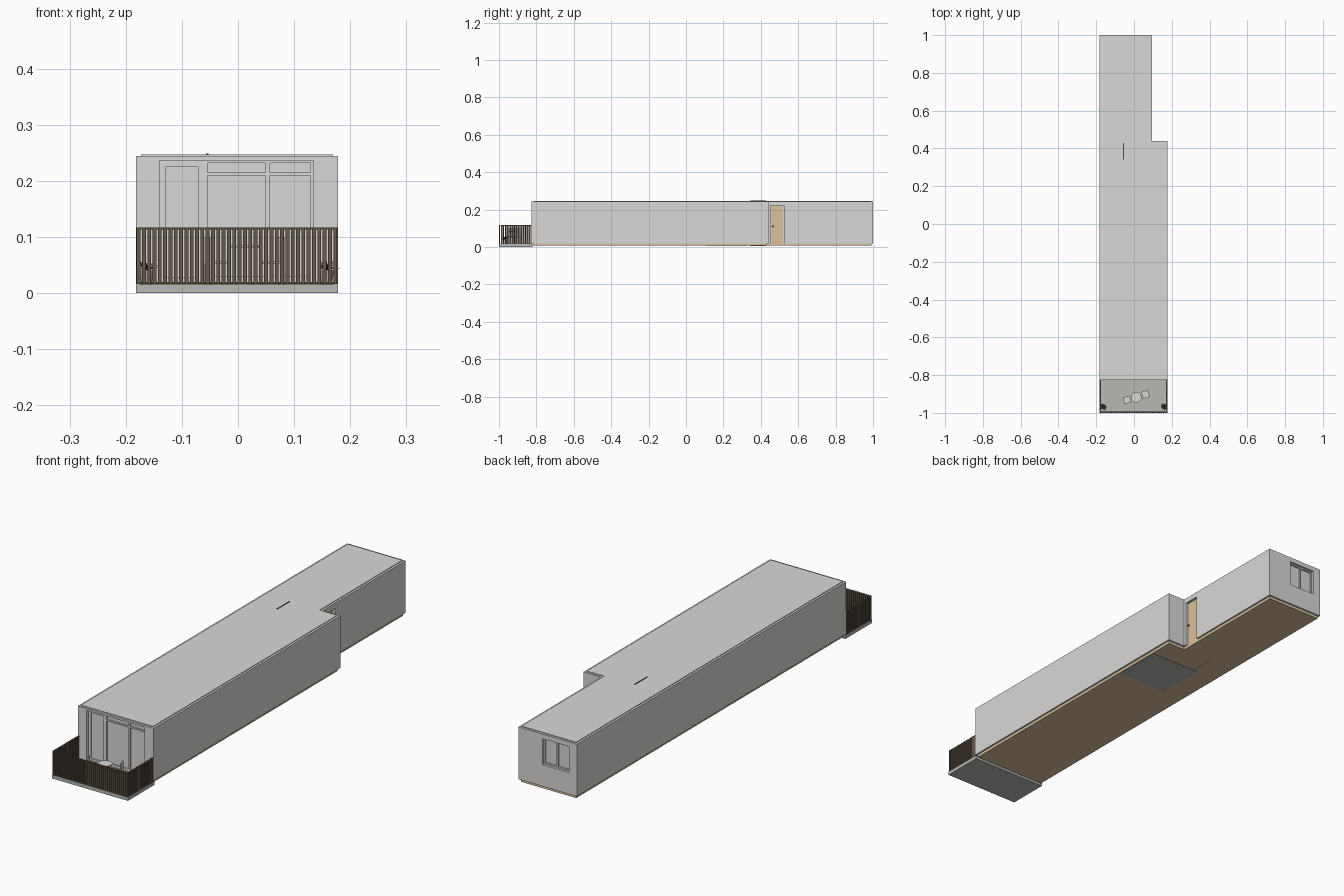
import bpy, bmesh, math, random
from mathutils import Matrix, Vector

random.seed(4)
if "Cube" in bpy.data.objects:
    bpy.data.objects.remove(bpy.data.objects["Cube"])


def material(name, r, g, b):
    m = bpy.data.materials.new(name)
    m.use_nodes = True
    m.diffuse_color = (r, g, b, 1)
    m.node_tree.nodes["Principled BSDF"].inputs["Base Color"].default_value = (r, g, b, 1)
    return m


WALL = material("wall white", 0.70, 0.69, 0.67)
DECK = material("concrete grey", 0.48, 0.48, 0.46)
WOOD = material("pale wood", 0.70, 0.53, 0.34)
SLAT = material("dark wood", 0.13, 0.10, 0.07)
METAL = material("dark metal", 0.07, 0.07, 0.07)
LEAF = material("dark leaf", 0.09, 0.08, 0.045)


def finish(name, bm, mat):
    bmesh.ops.recalc_face_normals(bm, faces=bm.faces)
    mesh = bpy.data.meshes.new(name)
    bm.to_mesh(mesh)
    bm.free()
    obj = bpy.data.objects.new(name, mesh)
    bpy.context.collection.objects.link(obj)
    if mat:
        mesh.materials.append(mat)
    return obj


def add_box(bm, x, y, z, place=Matrix()):
    """Add a box spanning the given (low, high) ranges."""
    spans = (x, y, z)
    mid = Vector([(a + b) / 2 for a, b in spans])
    size = [b - a for a, b in spans]
    bmesh.ops.create_cube(bm, size=1, matrix=place @ Matrix.Translation(mid) @ Matrix.Diagonal((*size, 1)))


def add_rod(bm, radius, z, place, top=None, sides=24):
    mid = Matrix.Translation((0, 0, (z[0] + z[1]) / 2))
    bmesh.ops.create_cone(bm, cap_ends=True, segments=sides, radius1=radius,
                          radius2=radius if top is None else top,
                          depth=z[1] - z[0], matrix=place @ mid)


def box(name, x, y, z, mat):
    bm = bmesh.new()
    add_box(bm, x, y, z)
    return finish(name, bm, mat)


# Stepped footprint shared by walls, floor and roof
WEST, EAST, NOTCH, FRONT, STEP, BACK = -0.182, 0.178, 0.095, -0.825, 0.44, 1.0


def footprint(name, inset, z, mat):
    d = inset
    pts = [(WEST + d, FRONT + d), (EAST - d, FRONT + d), (EAST - d, STEP - d),
           (NOTCH - d, STEP - d), (NOTCH - d, BACK - d), (WEST + d, BACK - d)]
    bm = bmesh.new()
    face = bm.faces.new([bm.verts.new((x, y, z[0])) for x, y in pts])
    new = bmesh.ops.extrude_face_region(bm, geom=[face])["geom"]
    moved = [v for v in new if isinstance(v, bmesh.types.BMVert)]
    bmesh.ops.translate(bm, vec=(0, 0, z[1] - z[0]), verts=moved)
    return finish(name, bm, mat)


walls = footprint("walls", 0, (0.02, 0.244), WALL)
footprint("floor_slab", 0.008, (0.008, 0.02), WOOD)
footprint("roof_panel", 0.009, (0.243, 0.247), WALL)


def cut(x, y, z):
    """Carve a box-shaped recess into the walls."""
    cutter = box("recess_cutter", x, y, z, None)
    cutter.hide_render = True
    mod = walls.modifiers.new("recess", "BOOLEAN")
    mod.operation = "DIFFERENCE"
    mod.solver = "EXACT"
    mod.object = cutter
    bpy.context.view_layer.objects.active = walls
    bpy.ops.object.modifier_apply(modifier=mod.name)
    bpy.data.objects.remove(cutter)


# Glazed front: one shallow recess, then deeper panes
cut((-0.14, 0.135), (-0.85, FRONT + 0.012), (0, 0.236))
for x, z in [((-0.129, -0.07), (0.028, 0.225)),
             ((-0.054, 0.049), (0.03, 0.209)), ((0.057, 0.129), (0.03, 0.209)),
             ((-0.054, 0.049), (0.215, 0.232)), ((0.057, 0.129), (0.215, 0.232))]:
    cut(x, (-0.85, FRONT + 0.018), z)

# Back window: recess with two panes
cut((-0.145, -0.02), (BACK - 0.01, 1.1), (0.113, 0.224))
for x in [(-0.14, -0.086), (-0.08, -0.026)]:
    cut(x, (BACK - 0.016, 1.1), (0.119, 0.218))

# Entrance door in the notch
cut((NOTCH - 0.012, 0.15), (0.452, 0.523), (0, 0.222))
box("entrance_door", (0.075, 0.086), (0.456, 0.519), (0.014, 0.218), WOOD)
bm = bmesh.new()
bmesh.ops.create_uvsphere(bm, u_segments=12, v_segments=8, radius=0.004,
                          matrix=Matrix.Translation((0.09, 0.464, 0.11)))
finish("door_knob", bm, METAL)

# Sliding panel that shows through roof and floor, and the wet room base
box("sliding_panel_top", (-0.057, -0.053), (0.342, 0.428), (0.2, 0.249), METAL)
box("sliding_panel_base", (-0.057, -0.053), (0.342, 0.428), (0.006, 0.02), WOOD)
box("wet_room_base", (-0.075, 0.168), (0.11, 0.325), (0.0065, 0.015), DECK)

# Balcony floor
box("balcony_floor", (WEST, EAST), (-1, -0.82), (0, 0.015), DECK)

# Slatted railing on three sides
LOW, HIGH, THICK = 0.016, 0.117, 0.005
bm = bmesh.new()
count = 38
pitch = (EAST - WEST) / count
for i in range(count):
    x = WEST + pitch * (i + 0.5)
    add_box(bm, (x - pitch * 0.36, x + pitch * 0.36), (-1, -1 + THICK), (LOW, HIGH))
for rail in [(LOW, LOW + 0.004), (HIGH - 0.004, HIGH)]:
    add_box(bm, (WEST, EAST), (-1 + THICK, -1 + THICK * 1.6), rail)
finish("front_railing", bm, SLAT)

for name, outer, way in [("right_railing", WEST, 1), ("left_railing", EAST, -1)]:
    bm = bmesh.new()
    xs = sorted((outer, outer + way * THICK))
    inner = sorted((outer + way * THICK, outer + way * THICK * 1.6))
    for i in range(17):
        y = -0.99 + pitch * 1.03 * (i + 0.5)
        add_box(bm, xs, (y - pitch * 0.36, y + pitch * 0.36), (LOW, HIGH))
    for rail in [(LOW, LOW + 0.004), (HIGH - 0.004, HIGH)]:
        add_box(bm, inner, (-0.99, FRONT), rail)
    finish(name, bm, SLAT)

# Round table
spot = Matrix.Translation((0.012, -0.917, 0))
bm = bmesh.new()
add_rod(bm, 0.028, (0.081, 0.085), spot, sides=32)
add_rod(bm, 0.003, (0.018, 0.081), spot)
add_rod(bm, 0.016, (0.015, 0.018), spot)
table = finish("round_table", bm, WALL)

# Two chairs facing the table
for name, turn in [("left_chair", 17), ("right_chair", 197)]:
    place = spot @ Matrix.Rotation(math.radians(turn), 4, "Z")
    bm = bmesh.new()
    add_box(bm, (0.033, 0.07), (-0.018, 0.018), (0.052, 0.056), place)
    add_box(bm, (0.067, 0.07), (-0.018, 0.018), (0.056, 0.1), place)
    for x in (0.034, 0.067):
        for y in (-0.017, 0.014):
            add_box(bm, (x, x + 0.003), (y, y + 0.003), (0.015, 0.052), place)
    finish(name, bm, WALL)

# Potted plants in the front corners
for side, x in [("right", -0.163), ("left", 0.158)]:
    place = Matrix.Translation((x, -0.967, 0))
    bm = bmesh.new()
    add_rod(bm, 0.009, (0.015, 0.04), place, top=0.013, sides=16)
    finish(side + "_plant_pot", bm, DECK)
    bm = bmesh.new()
    for i in range(22):
        lean = Matrix.Rotation(i * 2.4, 4, "Z") @ Matrix.Rotation(random.uniform(0.6, 1.5), 4, "X")
        leaf = place @ Matrix.Translation((0, 0, 0.042)) @ lean @ Matrix.Diagonal((1, 0.4, 1, 1))
        add_rod(bm, 0.003, (0, random.uniform(0.016, 0.026)), leaf, top=0.0005, sides=5)
    finish(side + "_plant_leaves", bm, LEAF)

# Smooth the round parts, keeping hard edges
bpy.ops.object.select_all(action="DESELECT")
for obj in bpy.data.objects:
    if obj.name in ("round_table", "door_knob", "left_plant_pot", "right_plant_pot"):
        obj.select_set(True)
bpy.context.view_layer.objects.active = table
bpy.ops.object.shade_smooth_by_angle(angle=math.radians(35))
